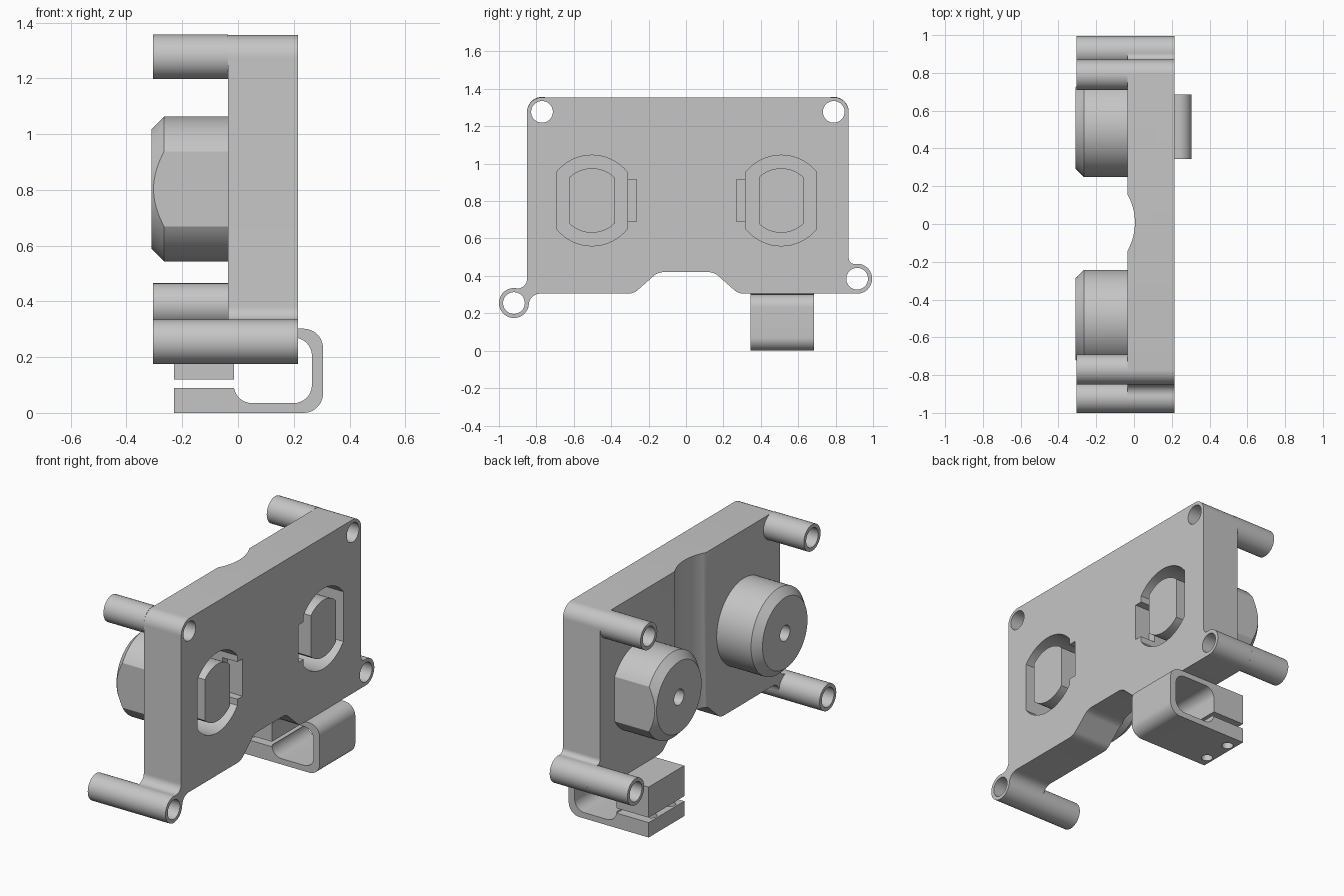
import bpy, bmesh, math

if "Cube" in bpy.data.objects:
    bpy.data.objects.remove(bpy.data.objects["Cube"])

grey = bpy.data.materials.new("plain grey")
grey.diffuse_color = (0.56, 0.56, 0.56, 1)
grey.use_nodes = True
grey.node_tree.nodes["Principled BSDF"].inputs["Base Color"].default_value = grey.diffuse_color


def arc(cu, cv, r, a0, a1, n=12):
    """Points on an arc, angles in degrees."""
    return [(cu + r * math.cos(math.radians(a0 + (a1 - a0) * i / n)),
             cv + r * math.sin(math.radians(a0 + (a1 - a0) * i / n)))
            for i in range(n + 1)]


def circle(cu, cv, r, n=48):
    return arc(cu, cv, r, 0, 360, n)[:-1]


def barrel(cu, cv, r, half):
    """Circle with two flat sides."""
    a = math.degrees(math.acos(half / r))
    return arc(cu, cv, r, a, 180 - a, 16) + arc(cu, cv, r, 180 + a, 360 - a, 16)


def rect(u0, v0, u1, v1):
    return [(u0, v0), (u1, v0), (u1, v1), (u0, v1)]


def loft(name, stations, axis="x"):
    """Solid through matching loops given as (position, loop)."""
    place = {"x": lambda t, u, v: (t, u, v),
             "y": lambda t, u, v: (u, t, v),
             "z": lambda t, u, v: (u, v, t)}[axis]
    bm = bmesh.new()
    rings = [[bm.verts.new(place(t, u, v)) for u, v in loop] for t, loop in stations]
    n = len(rings[0])
    for a, b in zip(rings, rings[1:]):
        for i in range(n):
            j = (i + 1) % n
            bm.faces.new((a[i], a[j], b[j], b[i]))
    bm.faces.new(rings[0])
    bm.faces.new(rings[-1])
    bmesh.ops.recalc_face_normals(bm, faces=bm.faces)
    me = bpy.data.meshes.new(name)
    bm.to_mesh(me)
    bm.free()
    me.materials.append(grey)
    ob = bpy.data.objects.new(name, me)
    bpy.context.collection.objects.link(ob)
    return ob


def prism(name, loop, lo, hi, axis="x"):
    return loft(name, [(lo, loop), (hi, loop)], axis)


def cut(ob, cutters):
    """Subtract the cutters, then delete them."""
    for c in cutters:
        m = ob.modifiers.new("cut", 'BOOLEAN')
        m.operation, m.solver, m.object = 'DIFFERENCE', 'EXACT', c
    bpy.context.view_layer.update()
    dg = bpy.context.evaluated_depsgraph_get()
    me = bpy.data.meshes.new_from_object(ob.evaluated_get(dg))
    ob.modifiers.clear()
    ob.data = me
    for c in cutters:
        bpy.data.objects.remove(c)


BACK, FRONT = 0.215, -0.035      # the two plate faces
MID = 0.803                      # height of the boss centres
SIDES = [("left", -0.503, -1), ("right", 0.509, 1)]
HOLES = [(-0.77, 1.277), (0.79, 1.277), (-0.92, 0.255), (0.915, 0.385)]

# plate with two ears and a recess in the lower edge
outline = (arc(-0.90, 0.383, 0.05, 0, -98.9)
           + arc(-0.92, 0.255, 0.08, 81.1, 355.9, 36)[1:]
           + arc(-0.78, 0.245, 0.06, 175.9, 90)[1:]
           + arc(-0.31, 0.385, 0.08, -90, -47)
           + arc(-0.12, 0.34, 0.08, 133, 90)
           + arc(0.12, 0.34, 0.08, 90, 47)
           + arc(0.31, 0.385, 0.08, 227, 270)
           + arc(0.915, 0.385, 0.08, -90, 97.8, 24)
           + arc(0.90, 0.494, 0.03, -82.2, -180)[1:]
           + arc(0.79, 1.275, 0.08, 0, 90)
           + arc(-0.77, 1.275, 0.08, 90, 180))
plate = prism("plate", outline, FRONT, BACK)
cutters = [prism("hole_cutter", circle(y, z, 0.058), -0.5, 0.5) for y, z in HOLES]
cutters.append(prism("scoop_cutter", circle(-0.295, 0.007, 0.30, 96), 0.1, 1.6, "z"))
for side, cy, s in SIDES:
    cutters.append(prism("pocket_cutter", barrel(cy, MID, 0.2425, 0.19), -0.2, 0.5))
    y0, y1 = sorted((cy - s * 0.15, cy - s * 0.238))
    cutters.append(prism("notch_cutter", rect(y0, 0.69, y1, 0.915), BACK - 0.1, 0.5))
cut(plate, cutters)

# hollow posts
for i, (y, z) in enumerate(HOLES):
    post = prism(f"post_{i + 1}", circle(y, z, 0.08), -0.305, FRONT)
    cut(post, [prism("bore_cutter", circle(y, z, 0.058), -0.5, 0.5)])

# chamfered round bosses with an outer flat, and the core inside each
for side, cy, s in SIDES:
    big, small = circle(cy, MID, 0.26, 72), circle(cy, MID, 0.215, 72)
    boss = loft(f"{side}_boss", [(-0.31, small), (-0.265, big), (FRONT, big)])
    y0, y1 = sorted((cy + s * 0.222, cy + s * 0.4))
    cut(boss, [prism("flat_cutter", rect(y0, 0.4, y1, 1.2), -0.5, 0.5),
               prism("pocket_cutter", barrel(cy, MID, 0.2425, 0.19), -0.2, 0.5),
               prism("bore_cutter", circle(cy, MID, 0.047), -0.5, -0.1)])
    core = prism(f"{side}_core", barrel(cy, MID, 0.1725, 0.12), -0.2, BACK)
    cut(core, [prism("bore_cutter", circle(cy, MID, 0.047), -0.5, -0.1)])

# split clamp under the plate
clamp_loop = ([(-0.23, 0)] + arc(0.235, 0.07, 0.07, -90, 0)
              + arc(0.235, 0.232, 0.07, 0, 90)
              + [(-0.23, 0.305), (-0.23, 0.12), (-0.015, 0.12)]
              + arc(0.045, 0.21, 0.06, 180, 90)
              + arc(0.2, 0.205, 0.065, 90, 0)
              + arc(0.2, 0.10, 0.065, 0, -90)
              + arc(0.05, 0.10, 0.065, 270, 180)
              + [(-0.015, 0.09), (-0.23, 0.09)])
clamp = prism("clamp", clamp_loop, 0.345, 0.685, "y")
cut(clamp, [prism("screw_cutter", circle(-0.187, y, 0.032, 24), -0.1, 0.25, "z")
            for y in (0.42, 0.60)])

# smooth curves, crisp edges
bpy.ops.object.select_all(action='SELECT')
bpy.context.view_layer.objects.active = plate
bpy.ops.object.shade_smooth_by_angle(angle=math.radians(30))
